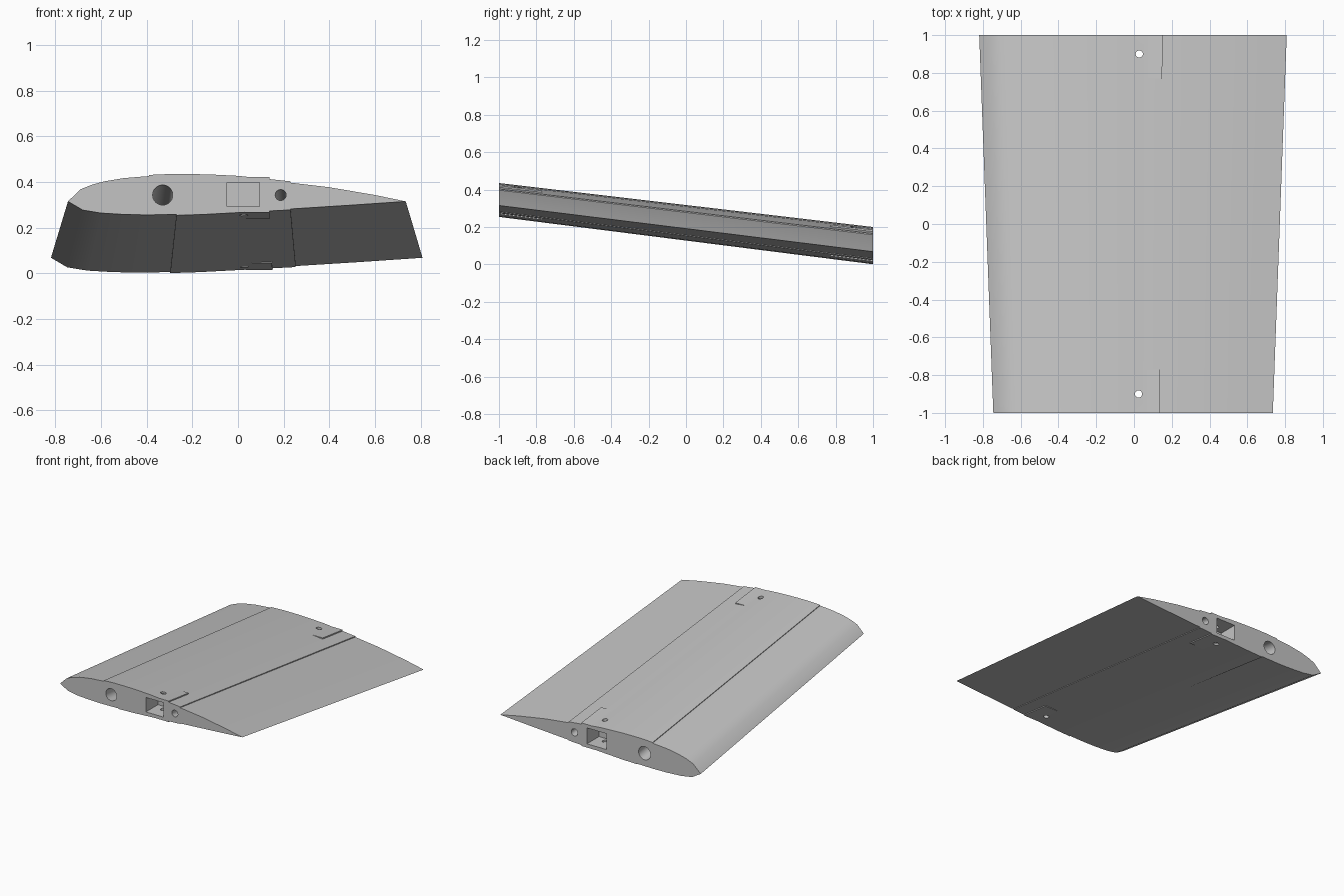
import bpy, bmesh, math

cube = bpy.data.objects.get("Cube")
if cube:
    bpy.data.objects.remove(cube, do_unlink=True)

grey = bpy.data.materials.new("light_grey")
grey.use_nodes = True
COLOUR = (0.55, 0.55, 0.55, 1)
grey.diffuse_color = COLOUR
grey.node_tree.nodes["Principled BSDF"].inputs["Base Color"].default_value = COLOUR

CHORD_Z = 0.315   # chord height at the front end
DROP = 0.247      # fall from front to back
GROWTH = 0.1      # chord growth from front to back


def section(profile, y, level=None):
    """Place a front-end profile at station y; level fixes its height to another station."""
    t = (y + 1) / 2
    tz = t if level is None else (level + 1) / 2
    s = 1 + GROWTH * tz
    return [(x * s, y, CHORD_Z - DROP * tz + (z - CHORD_Z) * s) for x, z in profile]


def loft(name, first, last):
    """Closed solid between two matching outlines."""
    bm = bmesh.new()
    a = [bm.verts.new(p) for p in first]
    b = [bm.verts.new(p) for p in last]
    bm.faces.new(a)
    bm.faces.new(b[::-1])
    for i in range(len(a)):
        j = (i + 1) % len(a)
        bm.faces.new((a[j], a[i], b[i], b[j]))
    bmesh.ops.recalc_face_normals(bm, faces=bm.faces)
    mesh = bpy.data.meshes.new(name)
    bm.to_mesh(mesh)
    bm.free()
    mesh.materials.append(grey)
    obj = bpy.data.objects.new(name, mesh)
    bpy.context.collection.objects.link(obj)
    return obj


def circle(cx, cz, r, n=32):
    return [(cx + r * math.cos(math.tau * i / n), cz + r * math.sin(math.tau * i / n))
            for i in range(n)]


def rectangle(x0, x1, z0, z1):
    return [(x0, z0), (x1, z0), (x1, z1), (x0, z1)]


def combine(target, tool, operation):
    mod = target.modifiers.new("join", "BOOLEAN")
    mod.operation = operation
    mod.solver = "EXACT"
    mod.object = tool
    bpy.context.view_layer.objects.active = target
    bpy.ops.object.modifier_apply(modifier=mod.name)
    bpy.data.objects.remove(tool, do_unlink=True)


# Airfoil with a slightly raised middle skin
upper = [(-0.745, 0.315), (-0.69, 0.368), (-0.64, 0.388), (-0.585, 0.403), (-0.5, 0.417),
         (-0.39, 0.426), (-0.39, 0.431), (-0.3, 0.435), (-0.2, 0.435), (-0.1, 0.432),
         (0, 0.427), (0.135, 0.413), (0.23, 0.403), (0.23, 0.397), (0.4, 0.377),
         (0.6, 0.343), (0.735, 0.315)]
lower = [(0.5, 0.299), (0.23, 0.282), (0.23, 0.278), (0, 0.266), (-0.15, 0.258),
         (-0.27, 0.254), (-0.27, 0.258), (-0.4, 0.256), (-0.5, 0.258), (-0.6, 0.264),
         (-0.68, 0.277)]
airfoil = upper + lower
wing = loft("wing_panel", section(airfoil, -1), section(airfoil, 1))

# Reinforcing pads above and below at both ends
for y0, y1 in ((-1, -0.77), (0.77, 1)):
    for pad in (rectangle(0.01, 0.137, 0.39, 0.421), rectangle(0.03, 0.137, 0.267, 0.29)):
        combine(wing, loft("pad", section(pad, y0), section(pad, y1)), "UNION")

# Round spar tunnels running the full span
for hole in (circle(-0.33, 0.343, 0.044), circle(0.187, 0.343, 0.024)):
    combine(wing, loft("tunnel", section(hole, -1.05), section(hole, 1.05)), "DIFFERENCE")

# Level square sockets and upright pin holes at both ends
socket = rectangle(-0.048, 0.095, 0.292, 0.398)
for end in (-1, 1):
    combine(wing, loft("socket", section(socket, end * 1.05, end),
                       section(socket, end * 0.86, end)), "DIFFERENCE")
    pin = circle(0.026 + 0.002 * end, end * 0.9, 0.019, 24)
    combine(wing, loft("pin_hole", [(x, y, -0.2) for x, y in pin],
                       [(x, y, 0.7) for x, y in pin]), "DIFFERENCE")

bpy.ops.object.select_all(action="DESELECT")
wing.select_set(True)
bpy.context.view_layer.objects.active = wing
bpy.ops.object.shade_smooth_by_angle(angle=math.radians(25))
